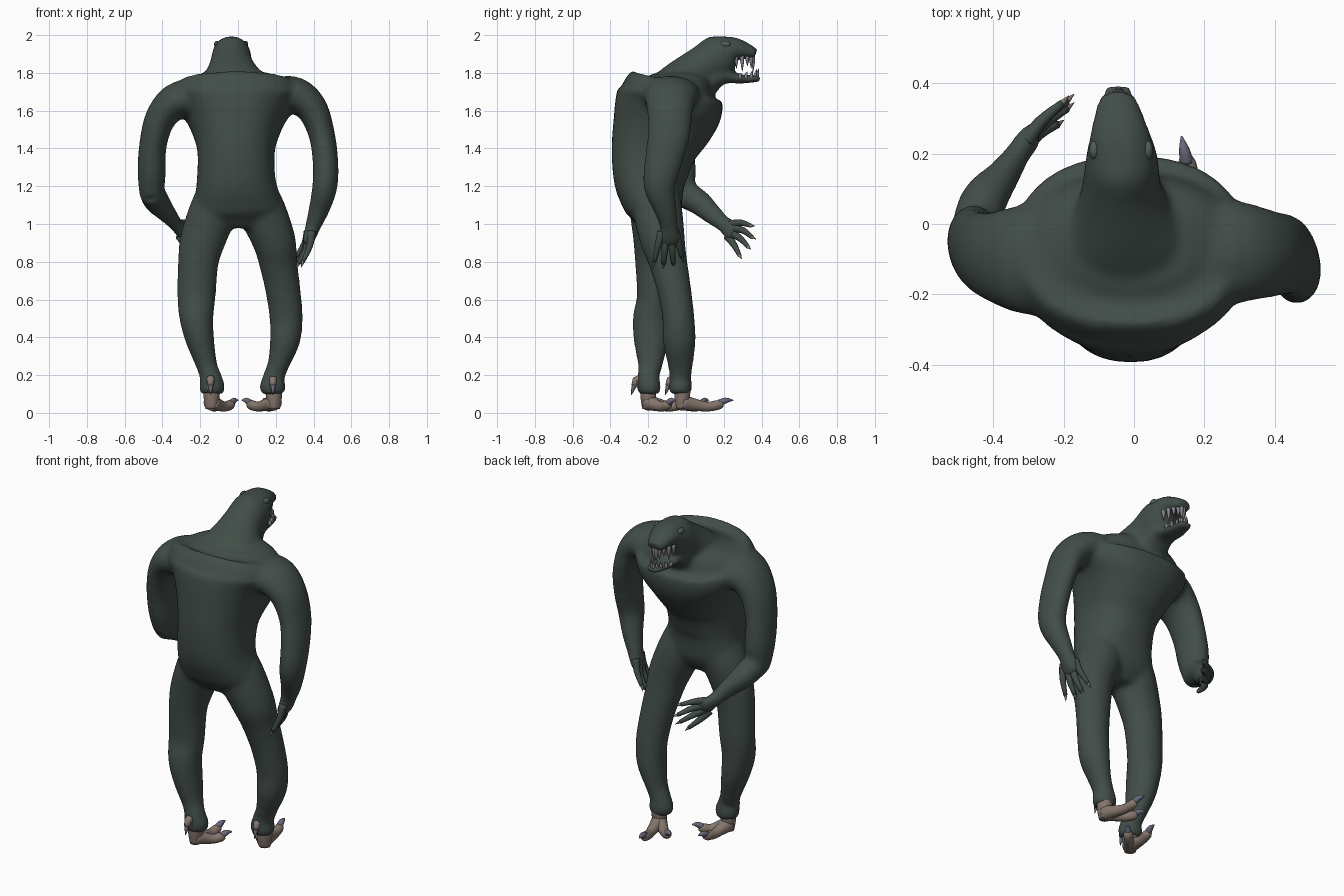
import bpy, bmesh, math
from mathutils import Vector


def material(name, rgb):
    m = bpy.data.materials.new(name)
    m.diffuse_color = (*rgb, 1)
    return m


SKIN = material("dark green skin", (0.055, 0.075, 0.065))
FOOT = material("tan foot", (0.24, 0.185, 0.155))
CLAW = material("violet grey claw", (0.15, 0.145, 0.21))
TOOTH = material("grey tooth", (0.24, 0.225, 0.26))
EYE = material("grey green eye", (0.085, 0.105, 0.098))


def spline(secs, sub):
    """Catmull-Rom interpolation of section tuples."""
    out = []
    n = len(secs)
    for i in range(n - 1):
        p = [secs[max(0, min(n - 1, i + k))] for k in (-1, 0, 1, 2)]
        for s in range(sub):
            t = s / sub
            out.append([0.5 * (2 * b + (c - a) * t + (2 * a - 5 * b + 4 * c - d) * t * t
                               + (3 * b - a - 3 * c + d) * t ** 3) for a, b, c, d in zip(*p)])
    out.append(list(secs[-1]))
    return out


def tube(bm, secs, ref=(1, 0, 0), sides=24, sub=4, power=2.0):
    """Loft of (x, y, z, radius along ref, other radius) sections."""
    secs = spline(secs, sub)
    pts = [Vector(s[:3]) for s in secs]
    rings = []
    for i, s in enumerate(secs):
        t = (pts[min(i + 1, len(pts) - 1)] - pts[max(i - 1, 0)]).normalized()
        u = Vector(ref)
        u = (u - t * u.dot(t)).normalized()
        w = t.cross(u)
        ring = []
        for k in range(sides):
            a = 2 * math.pi * k / sides
            c, d = math.cos(a), math.sin(a)
            c = math.copysign(abs(c) ** (2 / power), c)
            d = math.copysign(abs(d) ** (2 / power), d)
            ring.append(bm.verts.new(pts[i] + u * c * max(s[3], 0.001) + w * d * max(s[4], 0.001)))
        rings.append(ring)
    for r0, r1 in zip(rings, rings[1:]):
        for k in range(sides):
            j = (k + 1) % sides
            bm.faces.new((r0[k], r0[j], r1[j], r1[k]))
    bm.faces.new(rings[0][::-1])
    bm.faces.new(rings[-1])


def finish(bm, name, mat):
    bmesh.ops.recalc_face_normals(bm, faces=bm.faces)
    for f in bm.faces:
        f.smooth = True
    me = bpy.data.meshes.new(name)
    bm.to_mesh(me)
    bm.free()
    me.materials.append(mat)
    ob = bpy.data.objects.new(name, me)
    bpy.context.collection.objects.link(ob)
    return ob


def rod(bm, pts, radii, ref=(1, 0, 0), sides=10):
    tube(bm, [(*p, r, r) for p, r in zip(pts, radii)], ref, sides, 3)


# ---- body: lofts merged by a voxel remesh ----
body = bmesh.new()
# torso
tube(body, [(0, -.16, .98, .12, .08), (0, -.165, 1.06, .225, .14), (-.005, -.18, 1.14, .225, .168),
            (-.01, -.19, 1.24, .208, .195), (-.01, -.17, 1.4, .207, .228), (-.01, -.12, 1.55, .26, .272),
            (-.01, -.085, 1.65, .33, .285), (-.01, -.075, 1.71, .33, .255), (-.01, -.06, 1.76, .28, .2),
            (-.01, -.06, 1.8, .17, .12)], power=2.3, sides=32)
# neck and upper head
tube(body, [(-.02, -.12, 1.66, .26, .13), (-.025, -.05, 1.73, .20, .12), (-.03, .02, 1.785, .15, .115),
            (-.035, .1, 1.845, .115, .108), (-.035, .18, 1.89, .104, .117), (-.04, .25, 1.925, .088, .068),
            (-.045, .32, 1.915, .068, .044), (-.045, .37, 1.9, .052, .027)])
# throat and lower jaw
tube(body, [(-.03, .02, 1.66, .16, .12), (-.03, .1, 1.74, .11, .08), (-.035, .17, 1.778, .088, .055),
            (-.04, .22, 1.778, .078, .034), (-.045, .3, 1.767, .06, .024), (-.045, .393, 1.772, .042, .019)])
# legs
tube(body, [(-.06, -.18, 1.26, .09, .1), (-.12, -.17, 1.1, .125, .13), (-.185, -.172, .92, .121, .108),
            (-.21, -.172, .8, .108, .098),
            (-.22, -.17, .62, .102, .09), (-.22, -.185, .5, .09, .097), (-.2, -.185, .38, .075, .092),
            (-.165, -.19, .25, .056, .065), (-.145, -.2, .19, .058, .058), (-.138, -.195, .14, .07, .063),
            (-.138, -.195, .10, .06, .055)])
tube(body, [(.06, -.18, 1.26, .09, .1), (.115, -.155, 1.1, .125, .13), (.188, -.125, .92, .116, .12),
            (.212, -.095, .8, .102, .102),
            (.238, -.062, .65, .093, .09), (.255, -.04, .5, .088, .085), (.248, -.035, .38, .08, .087),
            (.215, -.03, .26, .058, .068), (.19, -.03, .19, .058, .058), (.184, -.03, .14, .07, .063),
            (.184, -.03, .10, .06, .055)])
# hanging arm
Y = (0, 1, 0)
tube(body, [(.12, -.08, 1.66, .17, .09), (.28, -.08, 1.685, .15, .1), (.385, -.085, 1.62, .125, .085),
            (.442, -.09, 1.48, .113, .07), (.463, -.12, 1.33, .1, .068), (.46, -.14, 1.2, .085, .067),
            (.43, -.11, 1.08, .062, .056), (.398, -.09, .99, .05, .042), (.378, -.09, .93, .06, .034),
            (.36, -.09, .89, .055, .024)], Y)
# raised arm: upper arm, then forearm
tube(body, [(-.12, -.1, 1.65, .17, .09), (-.3, -.1, 1.66, .16, .1), (-.405, -.09, 1.57, .127, .083),
            (-.45, -.07, 1.42, .11, .073), (-.457, -.045, 1.27, .1, .075), (-.457, -.03, 1.15, .07, .065)], Y)
tube(body, [(-.46, -.05, 1.18, .065, .08), (-.43, .06, 1.12, .068, .068), (-.37, .14, 1.05, .047, .054),
            (-.33, .2, 1.0, .036, .044), (-.3, .24, .97, .032, .057), (-.28, .265, .955, .022, .052)])
ob = finish(body, "body", SKIN)
rm = ob.modifiers.new("blend", 'REMESH')
rm.mode = 'VOXEL'
rm.voxel_size = 0.013
rm.use_smooth_shade = True
sm = ob.modifiers.new("soften", 'SMOOTH')
sm.factor = 0.5
sm.iterations = 12

# ---- fingers with small nails ----
fingers, nails = bmesh.new(), bmesh.new()
FINGERS = [  # base, tip, knuckle bulge
    ((.39, -.13, .96), (.335, -.175, .77), (.02, 0, 0)),
    ((.372, -.107, .92), (.31, -.12, .765), (.02, 0, 0)),
    ((.368, -.077, .92), (.30, -.065, .765), (.02, 0, 0)),
    ((.37, -.055, .96), (.295, -.015, .80), (.02, 0, 0)),
    ((-.31, .23, .998), (-.185, .365, .99), (-.01, .01, .02)),
    ((-.30, .245, .978), (-.17, .37, .92), (-.01, .01, .02)),
    ((-.30, .24, .952), (-.17, .345, .865), (-.01, .01, .01)),
    ((-.31, .22, .935), (-.20, .295, .815), (-.01, .01, 0))]
for a, b, k in FINGERS:
    a, b, k = Vector(a), Vector(b), Vector(k)
    ref = Y if a.x > 0 else (1, 0, 0)
    rod(fingers, [a, a.lerp(b, .4) + k * .6, a.lerp(b, .84)], [.023, .0175, .011], ref)
    rod(nails, [a.lerp(b, .8), a.lerp(b, .88), b], [.0105, .0075, .001], ref, 8)
finish(fingers, "fingers", SKIN)
finish(nails, "finger_nails", FOOT)

# ---- feet: two front toes and a heel spur each ----
feet, claws = bmesh.new(), bmesh.new()
for ankle, toes in (((-.14, -.2), ((-.11, .04), (0, -.055))),
                    ((.19, -.02), ((.135, .25), (.02, .12)))):
    base = Vector((*ankle, 0))
    up = Vector((0, 0, 1))
    rod(feet, [base + up * .16, base + up * .08, base + up * .02], [.046, .042, .032], sides=14)
    for t in toes:
        tip = Vector((*t, 0))
        side = (tip - base).cross(up)
        rod(feet, [base.lerp(tip, f) + up * h for f, h in ((0, .055), (.3, .04), (.5, .033), (.7, .042), (.79, .047))],
            [.043, .031, .026, .026, .017], side, 14)
        rod(claws, [base.lerp(tip, f) + up * h for f, h in ((.72, .051), (.86, .066), (1, .067))],
            [.019, .015, .002], side, 8)
    heel = base + Vector((-.005, -.065, 0))
    rod(feet, [heel + Vector((0, .035, .12)), heel + Vector((0, .008, .185)), heel + Vector((0, -.008, .145))],
        [.024, .021, .017])
    rod(claws, [heel + Vector((0, -.004, .155)), heel + Vector((0, -.014, .13)), heel + Vector((0, -.024, .095))],
        [.014, .011, .001], sides=8)
finish(feet, "feet", FOOT)
finish(claws, "toe_claws", CLAW)

# ---- teeth around both jaws ----
teeth = bmesh.new()
N = 10
for i in range(N):
    a = math.pi * i / (N - 1)
    c, s = math.cos(a), math.sin(a)
    fang = (.8, 1.0, .65)[min(i, N - 1 - i) % 3]
    wide = .06 - .02 * s
    p = Vector((-.045 + wide * c, .265 + .09 * s, 1.888))
    rod(teeth, [p, p + Vector((0, .002, -.035 * fang)), p + Vector((0, .002, -.08 * fang))],
        [.012, .009, .001], sides=8)
    q = Vector((-.045 + (wide - .005) * c, .285 + .093 * s, 1.77))
    rod(teeth, [q, q + Vector((0, .002, .022)), q + Vector((0, .008, .028 + .025 * s))],
        [.010, .008, .001], sides=8)
finish(teeth, "teeth", TOOTH)

# ---- eyes ----
eyes = bmesh.new()
for x in (-.113, .04):
    r = bmesh.ops.create_uvsphere(eyes, u_segments=16, v_segments=10, radius=1)
    for v in r["verts"]:
        v.co = Vector((x + v.co.x * .014, .21 + v.co.y * .027, 1.952 + v.co.z * .018))
finish(eyes, "eyes", EYE)
